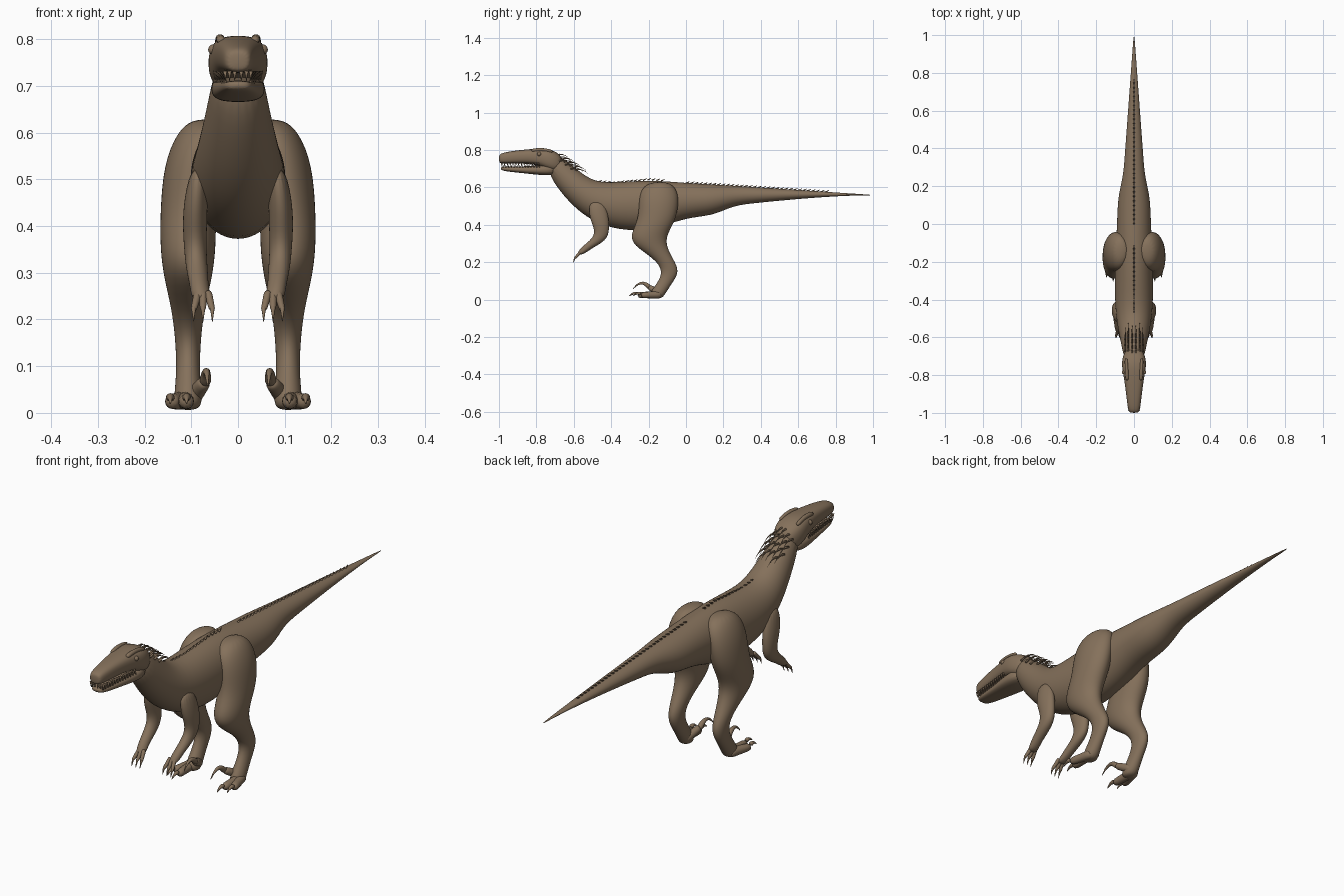
import bpy, bmesh, math
from mathutils import Vector

cube = bpy.data.objects.get("Cube")
if cube:
    bpy.data.objects.remove(cube)

hide = bpy.data.materials.new("brown_hide")
hide.use_nodes = True
colour = (0.235, 0.165, 0.105, 1)
hide.diffuse_color = colour
shader = next(n for n in hide.node_tree.nodes if n.type == 'BSDF_PRINCIPLED')
shader.inputs["Base Color"].default_value = colour


def finish(name, bm, mirror=False, subdivisions=0):
    """Turn a bmesh into a named, smooth-shaded object."""
    bmesh.ops.recalc_face_normals(bm, faces=bm.faces)
    mesh = bpy.data.meshes.new(name)
    bm.to_mesh(mesh)
    bm.free()
    mesh.materials.append(hide)
    mesh.shade_smooth()
    part = bpy.data.objects.new(name, mesh)
    bpy.context.collection.objects.link(part)
    if mirror:
        modifier = part.modifiers.new("mirror", 'MIRROR')
        modifier.use_mirror_merge = False
    if subdivisions:
        modifier = part.modifiers.new("round", 'SUBSURF')
        modifier.levels = modifier.render_levels = subdivisions


def skin(bm, rings):
    """Bridge closed rings of points and cap both ends."""
    loops = [[bm.verts.new(point) for point in ring] for ring in rings]
    for near, far in zip(loops, loops[1:]):
        for i in range(len(near)):
            bm.faces.new((near[i - 1], near[i], far[i], far[i - 1]))
    bm.faces.new(loops[0])
    bm.faces.new(loops[-1])


def power(value, exponent):
    return math.copysign(abs(value) ** exponent, value)


def loft(name, sections, mirror=False, exponent=1.0, sides=16):
    """Skin oval sections, each given by two opposite points and a half width."""
    rings = []
    for one, two, width in sections:
        middle, half = (one + two) / 2, (one - two) / 2
        across = Vector((width, 0, 0))
        angles = [math.tau * k / sides for k in range(sides)]
        rings.append([middle + half * power(math.cos(a), exponent)
                      + across * power(math.sin(a), exponent) for a in angles])
    bm = bmesh.new()
    skin(bm, rings)
    finish(name, bm, mirror, 2)


def upright(rows, lean=lambda y: 0):
    """Sections across the length: y, top, bottom, half width."""
    return [(Vector((0, y, top)), Vector((0, y - lean(y), bottom)), width)
            for y, top, bottom, width in rows]


def level(rows, centre):
    """Sections across a limb: z, front, back, half width."""
    return [(Vector((centre(z), front, z)), Vector((centre(z), back, z)), width)
            for z, front, back, width in rows]


def spike(bm, start, end, radius, arch=0.0, tip=0.1, steps=5, sides=8):
    """Tapering round horn from start to end, arched upward in the middle."""
    start, end = Vector(start), Vector(end)
    up = Vector((0, 0, 1))

    def point(t):
        return start.lerp(end, t) + up * arch * 4 * t * (1 - t)

    rings = []
    for i in range(steps):
        t = i / (steps - 1)
        along = (point(t + 0.01) - point(t - 0.01)).normalized()
        side = along.orthogonal() if abs(along.z) > 0.99 else along.cross(up)
        side.normalize()
        other = side.cross(along)
        r = radius * (1 + (tip - 1) * t)
        rings.append([point(t) + r * (side * math.cos(math.tau * k / sides)
                      + other * math.sin(math.tau * k / sides)) for k in range(sides)])
    skin(bm, rings)


def sample(sections, y, read):
    """Interpolate a value read from the sections at a given y."""
    for near, far in zip(sections, sections[1:]):
        if near[0].y <= y <= far[0].y:
            t = (y - near[0].y) / (far[0].y - near[0].y)
            return read(near) * (1 - t) + read(far) * t


def back_height(y):
    return sample(body, y, lambda section: section[0].z)


# Neck and torso, then a tail that tapers by rule
torso = [(-.72, .8, .68, .05), (-.62, .73, .59, .064), (-.51, .635, .46, .09),
         (-.4, .625, .375, .104), (-.2, .643, .36, .103), (0, .625, .44, .09),
         (.14, .617, .445, .088)]
tail = []
for i in range(8):
    t = i / 7
    top = .61 - .05 * t
    tail.append((.25 + .75 * t, top, top - .002 - .106 * (1 - t) ** 1.3,
                 .002 + .056 * (1 - t)))
body = upright(torso + tail, lambda y: .075 * math.exp(-((y + .57) / .13) ** 2))
loft("body_and_tail", body, sides=20)

# Skull and lower jaw, with a narrow open mouth between them
skull = upright([(-1, .77, .735, .02), (-.99, .785, .727, .032), (-.9, .8, .727, .042),
                 (-.8, .808, .725, .056), (-.74, .81, .69, .068),
                 (-.69, .79, .68, .058), (-.66, .76, .7, .035)])
loft("skull", skull, exponent=.75)
jaw = upright([(-.99, .71, .694, .02), (-.97, .712, .686, .034), (-.85, .712, .674, .047),
               (-.75, .725, .662, .064), (-.69, .72, .67, .045)])
loft("lower_jaw", jaw, exponent=.75)

# Brow ridges and eyes
bm = bmesh.new()
spike(bm, (.036, -.83, .795), (.042, -.71, .79), .011, arch=.01, tip=.8)
finish("brow_ridges", bm, True, 1)
bm = bmesh.new()
bmesh.ops.create_uvsphere(bm, u_segments=12, v_segments=8, radius=.011)
bmesh.ops.translate(bm, verts=bm.verts, vec=(.053, -.785, .778))
finish("eyes", bm, True)

# Teeth along both jaws
bm = bmesh.new()
for i in range(14):
    y = -.985 + i * .015
    x = sample(skull, y, lambda section: section[2]) * .84
    spike(bm, (x, y, .732), (x, y, .712), .005, steps=2, sides=5)
    spike(bm, (x, y + .007, .707), (x, y + .007, .722), .004, steps=2, sides=5)
for x in (.007, .018):
    spike(bm, (x, -.985, .732), (x, -.985, .711), .005, steps=2, sides=5)
finish("teeth", bm, True)

# Dashed row of low scutes along the back
bm = bmesh.new()
for start, count in ((-.47, 15), (0, 32)):
    for i in range(count):
        y = start + i * .024
        z = back_height(y)
        spike(bm, (0, y, z - .003), (0, y + .02, z + .007), .005, tip=.3, steps=2, sides=6)
finish("back_scutes", bm)

# Quills sweeping back from the nape
bm = bmesh.new()
for x, count in ((.01, 4), (.03, 4), (.046, 3)):
    for i in range(count):
        y = -.7 + x / 2 + i * .03
        z = back_height(y) - 9 * x * x
        spike(bm, (x, y, z - .01), (x, y + .07, z - .025), .005, arch=.012, sides=6)
finish("nape_quills", bm, True)

# Hind legs: thigh, shank and metatarsus in one skin, leaning in at the hip
legs = [(.63, -.18, -.1, .03), (.6, -.24, -.05, .056), (.53, -.255, -.035, .063),
        (.43, -.255, -.05, .061), (.35, -.3, -.1, .061), (.29, -.285, -.105, .053),
        (.22, -.17, -.07, .035), (.15, -.12, -.03, .027), (.08, -.16, -.08, .025),
        (.03, -.2, -.11, .032), (.005, -.18, -.13, .025)]
loft("hind_legs", level(legs, lambda z: .107 - .3 * max(0, z - .5)), True)

# Two walking toes and a raised sickle toe on each foot
toes, claws = bmesh.new(), bmesh.new()
for x, y in ((.11, -.26), (.145, -.24)):
    spike(toes, (.115, -.13, .027), (x, y, .024), .023, tip=.75)
    spike(claws, (x, y, .032), (x, y - .045, .018), .012, arch=.008)
spike(toes, (.1, -.13, .03), (.07, -.2, .068), .022, tip=.7)
spike(claws, (.07, -.19, .06), (.065, -.285, .055), .015, arch=.032, steps=7)
finish("toes", toes, True, 1)
finish("foot_claws", claws, True, 1)

# Arms, bending forward below the elbow
arms = [(.53, -.52, -.44, .018), (.44, -.52, -.41, .028), (.37, -.485, -.41, .025),
        (.33, -.5, -.42, .024), (.3, -.535, -.455, .023), (.27, -.57, -.51, .02),
        (.24, -.585, -.55, .022)]
loft("arms", level(arms, lambda z: .093 - .6 * (z - .4) ** 2), True)

# Three clawed fingers on each hand
fingers, claws = bmesh.new(), bmesh.new()
for spread in (-.02, 0, .02):
    x = .075 + spread
    spike(fingers, (.075 + spread / 2, -.56, .26), (x, -.595, .22), .01, tip=.7)
    spike(claws, (x, -.59, .228), (x, -.605, .194), .007, arch=.004)
finish("fingers", fingers, True, 1)
finish("hand_claws", claws, True, 1)
